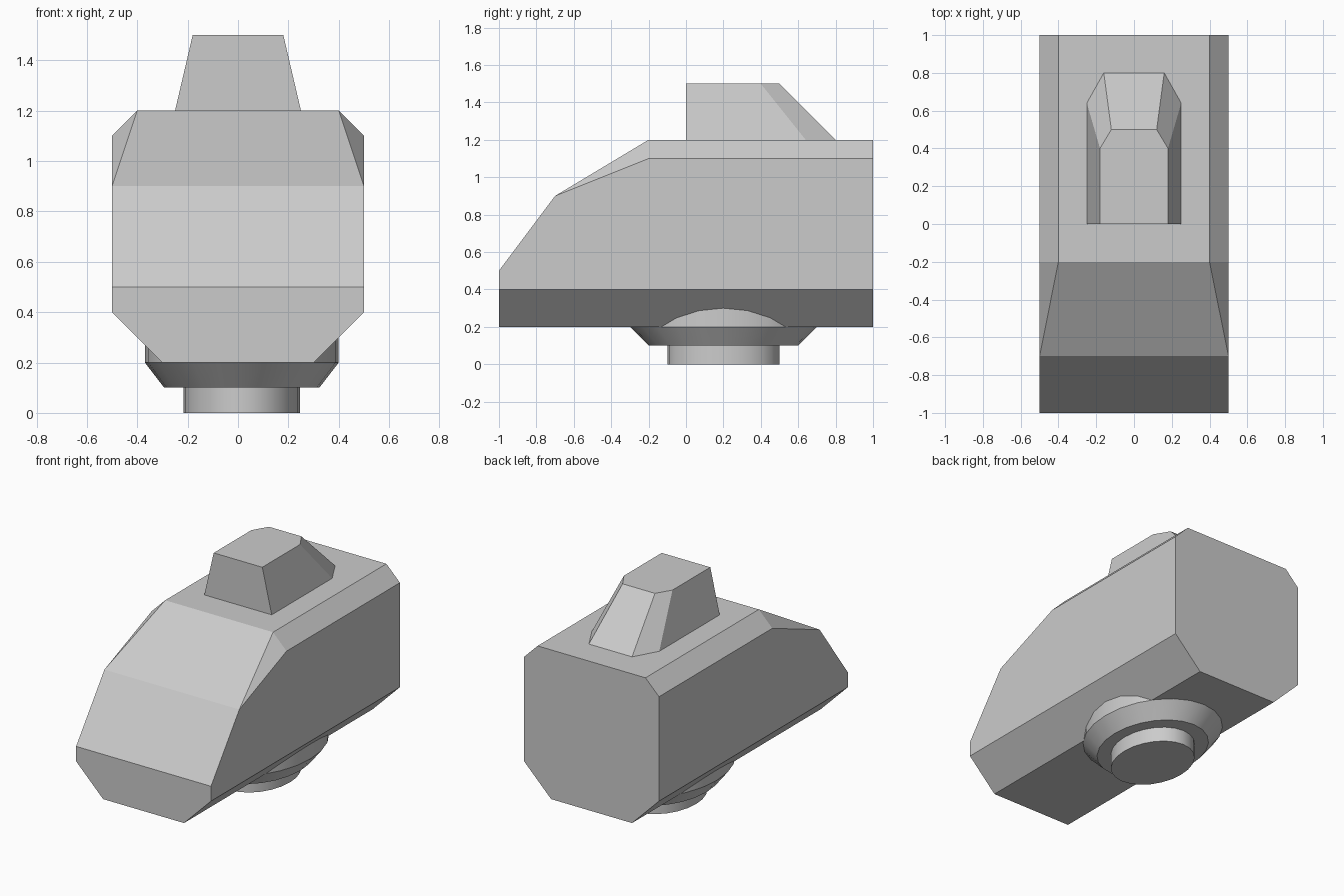
import bpy
import bmesh
import math

cube = bpy.data.objects.get("Cube")
if cube:
    bpy.data.objects.remove(cube, do_unlink=True)

grey = bpy.data.materials.new("plain grey")
grey.use_nodes = True
colour = (0.6, 0.6, 0.6, 1)
grey.diffuse_color = colour
grey.node_tree.nodes["Principled BSDF"].inputs["Base Color"].default_value = colour


def finish(name, bm):
    """Turn a bmesh into a named grey object with outward normals."""
    bmesh.ops.recalc_face_normals(bm, faces=bm.faces[:])
    mesh = bpy.data.meshes.new(name)
    bm.to_mesh(mesh)
    bm.free()
    mesh.materials.append(grey)
    obj = bpy.data.objects.new(name, mesh)
    bpy.context.collection.objects.link(obj)
    return obj


def loft(name, rings):
    """Join closed rings of equal length and cap both ends."""
    bm = bmesh.new()
    loops = [[bm.verts.new(p) for p in ring] for ring in rings]
    for low, high in zip(loops, loops[1:]):
        for i in range(len(low)):
            j = (i + 1) % len(low)
            bm.faces.new((low[i], low[j], high[j], high[i]))
    bm.faces.new(loops[0])
    bm.faces.new(loops[-1])
    return finish(name, bm)


def mirrored(half, z):
    """Close a half outline across x = 0 at height z."""
    return [(x, y, z) for x, y in half] + [(-x, y, z) for x, y in reversed(half)]


# Body: a faceted hull with chamfered edges and a sloped nose
corners = [
    (0.3, -1, 0.2), (0.5, -1, 0.4), (0.5, -1, 0.5),
    (0.5, -0.7, 0.9),
    (0.5, -0.2, 1.1), (0.4, -0.2, 1.2),
    (0.3, 1, 0.2), (0.5, 1, 0.4), (0.5, 1, 1.1), (0.4, 1, 1.2),
]
bm = bmesh.new()
for x, y, z in corners:
    for side in (-1, 1):
        bm.verts.new((side * x, y, z))
bmesh.ops.convex_hull(bm, input=bm.verts[:])
bmesh.ops.dissolve_limit(bm, angle_limit=math.radians(1),
                         verts=bm.verts[:], edges=bm.edges[:])
finish("body", bm)

# Top housing: tapered block with a sloped, chamfered back
loft("top_housing", [
    mirrored([(0.25, 0), (0.25, 0.64), (0.16, 0.8)], 1.2),
    mirrored([(0.18, 0), (0.18, 0.4), (0.12, 0.5)], 1.5),
])

# Base mount: stepped oval turning under the body
SEGMENTS = 24
profile = [(0.3, 0), (0.3, 0.1), (0.4, 0.1), (0.5, 0.2), (0.5, 0.35)]
rings = []
for radius, z in profile:
    angles = [math.tau * i / SEGMENTS for i in range(SEGMENTS)]
    rings.append([(0.015 + 0.77 * radius * math.cos(a),
                   0.2 + radius * math.sin(a), z) for a in angles])
mount = loft("base_mount", rings)
bpy.ops.object.select_all(action="DESELECT")
mount.select_set(True)
bpy.context.view_layer.objects.active = mount
bpy.ops.object.shade_smooth_by_angle(angle=math.radians(30))
